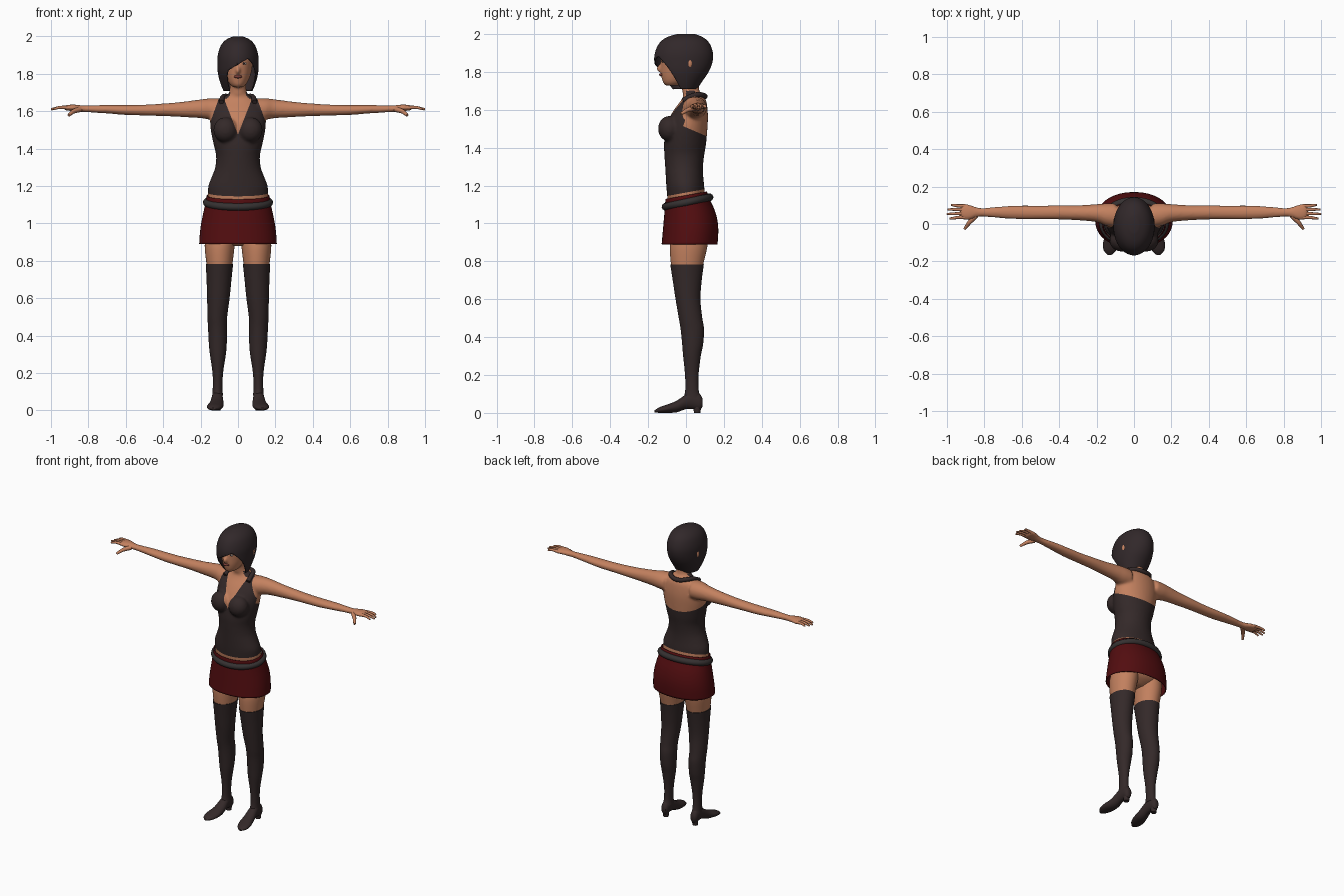
import bpy, bmesh, math
from mathutils import Vector, Matrix

cube = bpy.data.objects.get("Cube")
if cube:
    bpy.data.objects.remove(cube, do_unlink=True)


def material(name, r, g, b):
    mat = bpy.data.materials.new(name)
    mat.use_nodes = True
    mat.diffuse_color = (r, g, b, 1)
    shader = next(n for n in mat.node_tree.nodes if n.type == 'BSDF_PRINCIPLED')
    shader.inputs["Base Color"].default_value = (r, g, b, 1)
    shader.inputs["Roughness"].default_value = 0.7
    return mat


SKIN = material("skin", 0.55, 0.22, 0.115)
CLOTH = material("dark cloth", 0.034, 0.022, 0.022)
HAIR = material("dark hair", 0.031, 0.021, 0.023)
RED = material("deep red", 0.085, 0.004, 0.005)
BELT = material("belt grey", 0.036, 0.031, 0.031)
LIPS = material("lips", 0.2, 0.05, 0.04)
WHITE = material("eye white", 0.6, 0.55, 0.5)


def smooth_rows(rows, steps=4):
    """Catmull-Rom interpolation between the given cross-sections."""
    out, last = [], len(rows) - 1
    for i in range(last):
        p, q, r, s = (rows[max(0, min(last, i + d))] for d in (-1, 0, 1, 2))
        for k in range(steps):
            t = k / steps
            out.append([b + 0.5 * t * (c - a + t * (2 * a - 5 * b + 4 * c - d
                        + t * (3 * (b - c) + d - a))) for a, b, c, d in zip(p, q, r, s)])
    return out + [list(rows[-1])]


def sym(rows):
    """Rows of (position, half width, front, back) made symmetric in x."""
    return [(z, -w, w, f, b) for z, w, f, b in rows]


def add_loft(bm, rows, axis='z', side=1, seg=36, power=2, caps=True, tilt=0):
    """Rows of (position, a min, a max, b min, b max) along an axis."""
    start, span = rows[0][0], rows[-1][0] - rows[0][0]
    rings = []
    for t, a0, a1, b0, b1 in smooth_rows(rows):
        ring = []
        for k in range(seg):
            ang = math.tau * k / seg
            c, s = math.cos(ang), math.sin(ang)
            a = (a0 + a1) / 2 + (a1 - a0) / 2 * math.copysign(abs(c) ** (2 / power), c)
            b = (b0 + b1) / 2 + (b1 - b0) / 2 * math.copysign(abs(s) ** (2 / power), s)
            co = {'z': (a, b, t + tilt * b * (t - start) / span),
                  'x': (t, a, b), 'y': (a, t, b)}[axis]
            ring.append(bm.verts.new((co[0] * side, co[1], co[2])))
        rings.append(ring)
    for lo, hi in zip(rings, rings[1:]):
        for k in range(seg):
            n = (k + 1) % seg
            bm.faces.new((lo[k], lo[n], hi[n], hi[k]))
    if caps:
        bm.faces.new(rings[0])
        bm.faces.new(rings[-1])


def add_ball(bm, center, radii):
    bmesh.ops.create_uvsphere(bm, u_segments=20, v_segments=12, radius=1,
                              matrix=Matrix.Translation(center) @ Matrix.Diagonal((*radii, 1)))


def shade(mesh):
    for poly in mesh.polygons:
        poly.use_smooth = True
    mesh.set_sharp_from_angle(angle=math.radians(50))


def finish(name, bm, *mats, mirror=False, thickness=0):
    bmesh.ops.recalc_face_normals(bm, faces=bm.faces[:])
    mesh = bpy.data.meshes.new(name)
    bm.to_mesh(mesh)
    bm.free()
    for mat in mats:
        mesh.materials.append(mat)
    shade(mesh)
    obj = bpy.data.objects.new(name, mesh)
    bpy.context.scene.collection.objects.link(obj)
    if thickness:
        mod = obj.modifiers.new("Thickness", 'SOLIDIFY')
        mod.thickness, mod.offset = thickness, 0
    if mirror:
        obj.modifiers.new("Mirror", 'MIRROR').use_mirror_merge = False
    return obj


def baked_mesh(obj):
    bpy.context.view_layer.update()
    deps = bpy.context.evaluated_depsgraph_get()
    return bpy.data.meshes.new_from_object(obj.evaluated_get(deps))


def loft_part(name, rows, mat, mirror=False, thickness=0, **options):
    bm = bmesh.new()
    add_loft(bm, rows, **options)
    return finish(name, bm, mat, mirror=mirror, thickness=thickness)


def ball_part(name, center, radii, mat, mirror=False):
    bm = bmesh.new()
    add_ball(bm, center, radii)
    return finish(name, bm, mat, mirror=mirror)


def tube_part(name, points, radius, mat, taper=1, cyclic=False, mirror=False):
    curve = bpy.data.curves.new(name + " path", 'CURVE')
    curve.dimensions = '3D'
    curve.bevel_depth, curve.bevel_resolution = radius, 4
    curve.use_fill_caps = True
    spline = curve.splines.new('NURBS')
    spline.points.add(len(points) - 1)
    for i, (point, co) in enumerate(zip(spline.points, points)):
        point.co = (*co, 1)
        point.radius = 1 + (taper - 1) * i / (len(points) - 1)
    spline.order_u, spline.resolution_u = 3, 6
    spline.use_cyclic_u, spline.use_endpoint_u = cyclic, not cyclic
    path = bpy.data.objects.new(name + " path", curve)
    bpy.context.scene.collection.objects.link(path)
    bm = bmesh.new()
    bm.from_mesh(baked_mesh(path))
    bpy.data.objects.remove(path, do_unlink=True)
    return finish(name, bm, mat, mirror=mirror)


# Body: torso, neck, head, bust and arms fused into one smooth surface
bm = bmesh.new()
add_loft(bm, sym([
    (0.88, 0.06, -0.03, 0.06), (0.92, 0.15, -0.07, 0.12), (1.0, 0.175, -0.09, 0.14),
    (1.1, 0.162, -0.095, 0.115), (1.15, 0.16, -0.1, 0.1), (1.2, 0.159, -0.104, 0.096),
    (1.25, 0.14, -0.107, 0.091), (1.3, 0.122, -0.11, 0.09), (1.36, 0.117, -0.114, 0.096),
    (1.42, 0.13, -0.116, 0.106), (1.5, 0.146, -0.106, 0.113), (1.56, 0.149, -0.086, 0.116),
    (1.61, 0.14, -0.056, 0.113), (1.65, 0.115, -0.026, 0.106), (1.675, 0.08, -0.014, 0.09),
    (1.7, 0.047, -0.02, 0.071), (1.78, 0.045, -0.03, 0.066)]))
add_loft(bm, sym([
    (1.728, 0.025, -0.11, -0.03), (1.745, 0.045, -0.122, 0), (1.78, 0.063, -0.131, 0.05),
    (1.82, 0.074, -0.133, 0.08), (1.88, 0.08, -0.131, 0.09), (1.94, 0.07, -0.1, 0.08),
    (1.965, 0.03, -0.05, 0.04)]))
add_ball(bm, (0, -0.134, 1.818), (0.013, 0.022, 0.021))
arm = [(0.1, -0.02, 0.11, 1.55, 1.67), (0.15, -0.01, 0.11, 1.555, 1.669),
       (0.2, 0.01, 0.106, 1.563, 1.663), (0.3, 0.02, 0.1, 1.569, 1.65),
       (0.4, 0.024, 0.1, 1.574, 1.641), (0.5, 0.025, 0.098, 1.577, 1.635),
       (0.6, 0.025, 0.099, 1.58, 1.633), (0.7, 0.03, 0.095, 1.588, 1.633),
       (0.8, 0.039, 0.086, 1.594, 1.631), (0.84, 0.036, 0.09, 1.596, 1.632),
       (0.88, 0.022, 0.104, 1.601, 1.636), (0.915, 0.024, 0.108, 1.603, 1.633),
       (0.93, 0.035, 0.1, 1.609, 1.626)]
for side in (1, -1):
    add_loft(bm, arm, axis='x', side=side)
    add_ball(bm, (side * 0.066, -0.088, 1.5), (0.066, 0.06, 0.068))
body = finish("body", bm, SKIN, CLOTH)
remesh = body.modifiers.new("Fuse", 'REMESH')
remesh.mode, remesh.voxel_size = 'VOXEL', 0.008
relax = body.modifiers.new("Relax", 'SMOOTH')
relax.factor, relax.iterations = 0.5, 6
fused = baked_mesh(body)
body.modifiers.clear()

# Halter top: cut its outline into the body, then colour the enclosed faces
bm = bmesh.new()
bm.from_mesh(fused)
outline = [((0, 0, 1.163), (0, -0.18, 1)), ((0, 0, 1.507), (0, 0.43, 1)),
           ((0, -0.02, 1.5), (0, 1, -0.35))]
for side in (1, -1):
    outline.append(((0, 0, 1.475), (side, 0, -0.39)))
    outline.append(((side * 0.145, 0, 1.55), (side, 0, 0.36)))
for co, no in outline:
    bmesh.ops.bisect_plane(bm, geom=bm.verts[:] + bm.edges[:] + bm.faces[:],
                           plane_co=co, plane_no=Vector(no).normalized())
for face in bm.faces:
    x, y, z = face.calc_center_median()
    x = abs(x)
    above_hem = z > 1.163 + 0.18 * y
    bodice = z < 1.507 - 0.43 * y and x < 0.18
    strap = y < -0.02 + 0.35 * (z - 1.5) and x < 0.145 - 0.36 * (z - 1.55) and z < 1.7
    neckline = y < 0 and x < 0.39 * (z - 1.475)
    face.material_index = int(above_hem and (bodice or strap) and not neckline)
bm.to_mesh(body.data)
bm.free()
shade(body.data)

# Halter collar round the back of the neck
half = [(0.088, -0.016, 1.648), (0.085, 0.025, 1.672), (0.072, 0.07, 1.682), (0.035, 0.097, 1.674)]
tube_part("halter_collar", half + [(0, 0.102, 1.67)] + [(-x, y, z) for x, y, z in half[::-1]],
          0.014, CLOTH)

# Fingers and thumbs
for name, y, spread, tip in (("index", 0.036, 0.03, 0.985), ("middle", 0.056, 0.054, 1.0),
                             ("ring", 0.077, 0.078, 0.995), ("little", 0.096, 0.102, 0.975)):
    tube_part(name + "_fingers", [(0.9, y, 1.618), (0.94, y, 1.622), (0.97, spread, 1.618),
                                  (tip, spread, 1.61)], 0.0105, SKIN, taper=0.5, mirror=True)
tube_part("thumbs", [(0.845, 0.045, 1.61), (0.875, 0.015, 1.602), (0.89, -0.005, 1.592),
                     (0.905, -0.026, 1.578)], 0.015, SKIN, taper=0.5, mirror=True)

# Face details
ball_part("lips", (0, -0.128, 1.785), (0.022, 0.014, 0.009), LIPS)
ball_part("eyes", (0.031, -0.12, 1.855), (0.014, 0.006, 0.007), WHITE, mirror=True)
ball_part("pupils", (0.031, -0.124, 1.855), (0.006, 0.004, 0.006), HAIR, mirror=True)
ball_part("ears", (0.099, 0.02, 1.845), (0.011, 0.014, 0.026), SKIN, mirror=True)

# Bobbed hair: a shell opened below a slanted fringe
bm = bmesh.new()
add_loft(bm, sym([
    (1.71, 0.075, -0.08, 0.056), (1.75, 0.091, -0.115, 0.082), (1.8, 0.104, -0.152, 0.116),
    (1.85, 0.107, -0.164, 0.136), (1.9, 0.105, -0.161, 0.139), (1.95, 0.089, -0.138, 0.121),
    (1.98, 0.062, -0.1, 0.088), (1.997, 0.025, -0.045, 0.045)]), seg=64, caps=False)
bmesh.ops.holes_fill(bm, edges=[e for e in bm.edges if e.is_boundary and e.verts[0].co.z > 1.9],
                     sides=0)
for co, no in (((0, 0, 1.85), (-0.6, 0, 1)), ((0, -0.15, 1.86), (-0.35, 1, 0.65))):
    bmesh.ops.bisect_plane(bm, geom=bm.verts[:] + bm.edges[:] + bm.faces[:],
                           plane_co=co, plane_no=Vector(no).normalized())
opening = []
for face in bm.faces:
    x, y, z = face.calc_center_median()
    if z < 1.85 + 0.6 * x and y < -0.15 + 0.65 * (1.86 - z) + 0.35 * x:
        opening.append(face)
bmesh.ops.delete(bm, geom=opening, context='FACES')
finish("hair", bm, HAIR, thickness=0.006)

# Skirt and the padded belt round it
loft_part("skirt", sym([
    (0.89, 0.205, -0.126, 0.164), (0.95, 0.201, -0.121, 0.168), (1.0, 0.194, -0.117, 0.164),
    (1.05, 0.184, -0.113, 0.15), (1.1, 0.173, -0.109, 0.127), (1.148, 0.165, -0.106, 0.108)]),
    RED, thickness=0.005, seg=56, power=2.15, caps=False, tilt=0.18)
ring = [math.tau * k / 40 for k in range(40)]
tube_part("belt", [(0.168 * math.cos(a), 0.008 + 0.117 * math.sin(a),
                    1.113 + 0.025 * math.sin(a)) for a in ring], 0.02, BELT, cyclic=True)

# Legs: bare thighs, long stockings, and shoes with low heels
loft_part("thighs", [(0.74, 0.036, 0.163, -0.072, 0.084), (0.78, 0.03, 0.168, -0.079, 0.09),
                     (0.88, 0.018, 0.178, -0.085, 0.113), (0.96, 0.01, 0.17, -0.07, 0.12)],
          SKIN, mirror=True)
loft_part("stockings", [
    (0.08, 0.08, 0.138, -0.012, 0.08), (0.12, 0.083, 0.135, -0.004, 0.067),
    (0.2, 0.08, 0.136, -0.005, 0.066), (0.3, 0.065, 0.15, -0.015, 0.078),
    (0.36, 0.06, 0.156, -0.02, 0.09), (0.44, 0.059, 0.16, -0.028, 0.095),
    (0.5, 0.058, 0.163, -0.038, 0.086), (0.6, 0.045, 0.165, -0.055, 0.076),
    (0.7, 0.035, 0.168, -0.07, 0.083), (0.783, 0.026, 0.172, -0.083, 0.094)],
    CLOTH, mirror=True)
loft_part("shoes", [
    (0.088, 0.095, 0.125, 0.035, 0.075), (0.072, 0.086, 0.135, 0.015, 0.1),
    (0.035, 0.083, 0.138, 0.02, 0.115), (0, 0.08, 0.142, 0.02, 0.098),
    (-0.05, 0.077, 0.152, 0.003, 0.064), (-0.1, 0.08, 0.165, 0, 0.044),
    (-0.14, 0.095, 0.162, 0, 0.03), (-0.165, 0.12, 0.142, 0.003, 0.014)],
    CLOTH, axis='y', mirror=True)
loft_part("heels", [(0, 0.094, 0.128, 0.042, 0.076), (0.05, 0.09, 0.132, 0.036, 0.082)],
          CLOTH, mirror=True)
